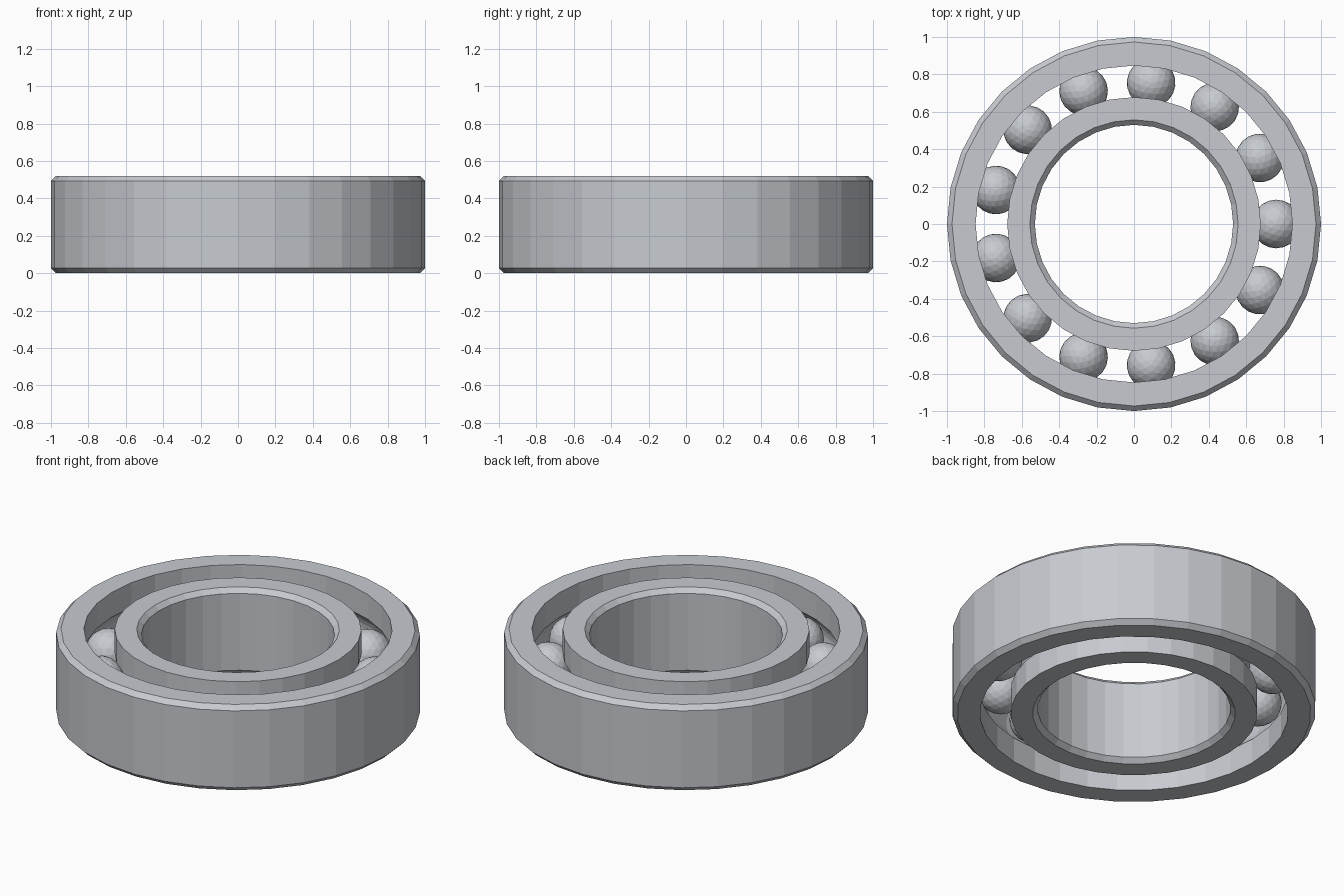
import bpy, bmesh, math

cube = bpy.data.objects.get("Cube")
if cube:
    bpy.data.objects.remove(cube, do_unlink=True)

HEIGHT = 0.52
MID = HEIGHT / 2
SEGMENTS = 32
BALLS = 13
PITCH = 0.76      # radius of the ball circle
BALL = 0.13
GROOVE = 0.14     # radius of the raceway groove
CHAMFER = 0.027

steel = bpy.data.materials.new("steel grey")
steel.use_nodes = True
colour = (0.57, 0.59, 0.63, 1)
steel.diffuse_color = colour
steel.node_tree.nodes["Principled BSDF"].inputs["Base Color"].default_value = colour


def finish(name, bm):
    bmesh.ops.recalc_face_normals(bm, faces=bm.faces)
    mesh = bpy.data.meshes.new(name)
    bm.to_mesh(mesh)
    bm.free()
    mesh.materials.append(steel)
    obj = bpy.data.objects.new(name, mesh)
    bpy.context.collection.objects.link(obj)
    return obj


def race(name, plain, wall):
    """Lathe a ring: chamfered bore or rim at 'plain', grooved track at 'wall'."""
    side = 1 if plain > wall else -1
    profile = [(wall, 0), (plain - side * CHAMFER, 0), (plain, CHAMFER),
               (plain, HEIGHT - CHAMFER), (plain - side * CHAMFER, HEIGHT), (wall, HEIGHT)]
    # circular groove, from its upper edge to its lower edge
    half = math.acos(abs(wall - PITCH) / GROOVE)
    steps = 8
    for i in range(steps + 1):
        a = half * (1 - 2 * i / steps)
        profile.append((PITCH + side * GROOVE * math.cos(a), MID + GROOVE * math.sin(a)))
    bm = bmesh.new()
    rings = []
    for s in range(SEGMENTS):
        t = math.tau * s / SEGMENTS
        rings.append([bm.verts.new((r * math.cos(t), r * math.sin(t), z)) for r, z in profile])
    n = len(profile)
    for s in range(SEGMENTS):
        a, b = rings[s], rings[(s + 1) % SEGMENTS]
        for i in range(n):
            j = (i + 1) % n
            bm.faces.new((a[i], b[i], b[j], a[j]))
    return finish(name, bm)


# Outer and inner races
race("outer_ring", 1.0, 0.847)
race("inner_ring", 0.53, 0.678)

# Balls, evenly spaced in the track
for k in range(BALLS):
    t = math.tau * k / BALLS
    bm = bmesh.new()
    bmesh.ops.create_icosphere(bm, subdivisions=3, radius=BALL)
    ball = finish(f"ball_{k + 1}", bm)
    ball.location = (PITCH * math.cos(t), PITCH * math.sin(t), MID)
    ball.rotation_euler.z = t
